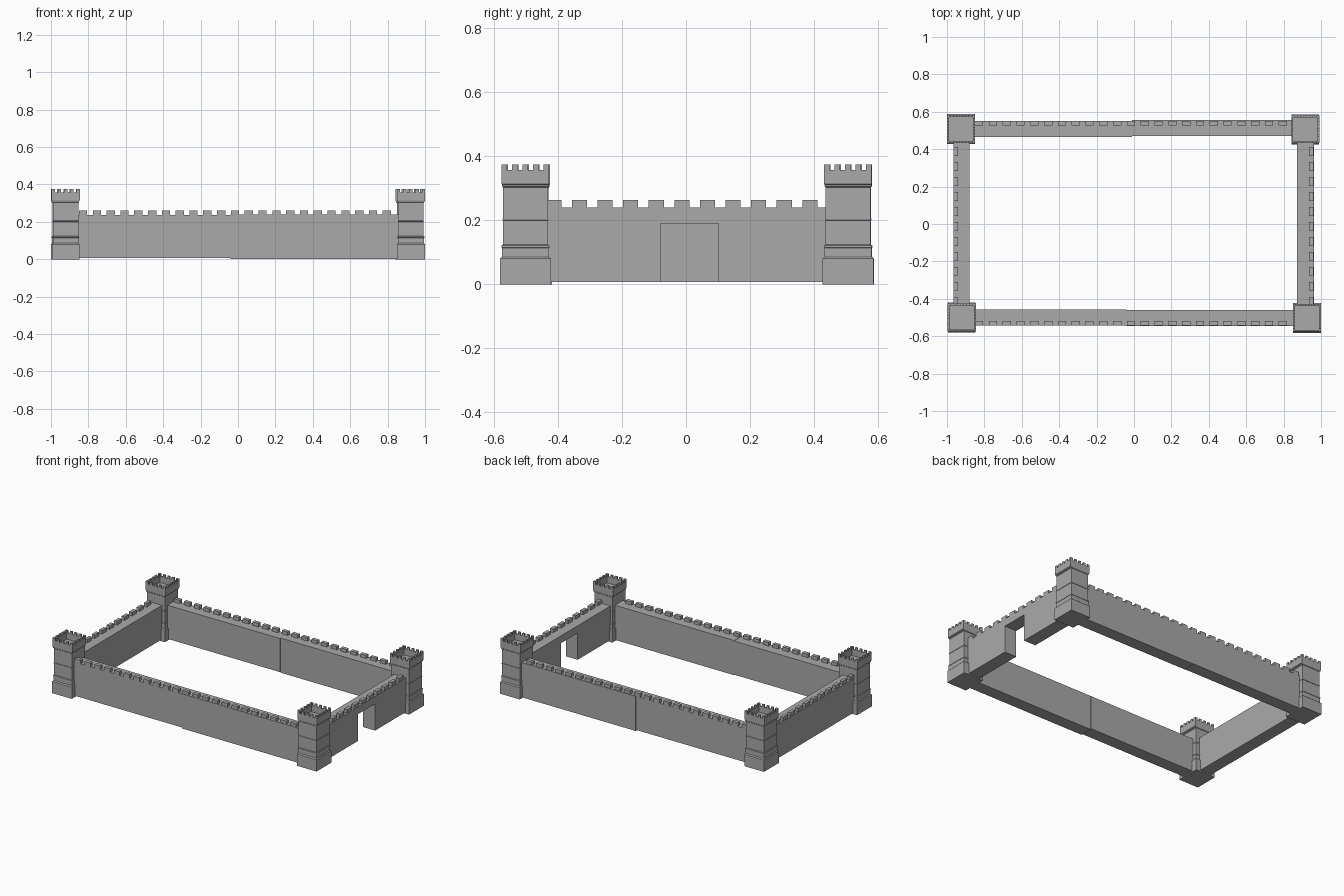
import bpy, bmesh
from mathutils import Vector, Matrix

cube = bpy.data.objects.get("Cube")
if cube:
    bpy.data.objects.remove(cube, do_unlink=True)

stone = bpy.data.materials.new("grey stone")
stone.use_nodes = True
GREY = (0.4, 0.4, 0.4, 1)
stone.diffuse_color = GREY
stone.node_tree.nodes["Principled BSDF"].inputs["Base Color"].default_value = GREY


def finish(bm, name):
    bmesh.ops.recalc_face_normals(bm, faces=bm.faces)
    mesh = bpy.data.meshes.new(name)
    bm.to_mesh(mesh)
    bm.free()
    mesh.materials.append(stone)
    obj = bpy.data.objects.new(name, mesh)
    bpy.context.collection.objects.link(obj)
    return obj


def add_box(bm, lo, hi):
    lo, hi = Vector(lo), Vector(hi)
    mat = Matrix.Translation((lo + hi) / 2) @ Matrix.Diagonal((*(hi - lo), 1))
    bmesh.ops.create_cube(bm, size=1, matrix=mat)


# Square tower: stacked rectangular rings, hollow at the top, with merlons
TOWER_RINGS = [  # half width, half depth, height
    (.074, .080, 0), (.074, .080, .080), (.069, .073, .086), (.069, .073, .114),
    (.071, .075, .115), (.071, .075, .121), (.067, .070, .124), (.067, .070, .200),
    (.069, .072, .201), (.069, .072, .205), (.067, .070, .206), (.067, .070, .303),
    (.072, .073, .306), (.072, .073, .311), (.075, .074, .314), (.075, .074, .358),
    (.065, .064, .358), (.065, .064, .315)]


def tower(name, x, y):
    bm = bmesh.new()
    loops = [[bm.verts.new((x + sx * w, y + sy * d, z))
              for sx, sy in ((-1, -1), (1, -1), (1, 1), (-1, 1))]
             for w, d, z in TOWER_RINGS]
    for a, b in zip(loops, loops[1:]):
        for i in range(4):
            j = (i + 1) % 4
            bm.faces.new((a[i], a[j], b[j], b[i]))
    bm.faces.new(loops[0])
    bm.faces.new(loops[-1])
    # five merlons a side, corners shared
    w, d, t, half = .075, .074, .010, .0085
    for i in range(5):
        for j in range(5):
            if i in (0, 4) or j in (0, 4):
                cx = (i - 2) / 2 * (w - half)
                cy = (j - 2) / 2 * (d - half)
                lo, hi = [cx - half, cy - half], [cx + half, cy + half]
                corner = i in (0, 4) and j in (0, 4)
                if not corner:
                    axis, k, size = (0, i, w) if i in (0, 4) else (1, j, d)
                    lo[axis], hi[axis] = (-size, t - size) if k == 0 else (size - t, size)
                    add_box(bm, (x + lo[0], y + lo[1], .358), (x + hi[0], y + hi[1], .375))
                else:
                    sx, sy = (1 if i else -1), (1 if j else -1)
                    xs, xi = sorted((sx * w, sx * (w - t))), sorted((sx * w, sx * (w - 2 * half)))
                    ys = sorted((sy * d, sy * (d - t)))
                    yo = sorted((sy * (d - t), sy * (d - 2 * half)))
                    add_box(bm, (x + xi[0], y + ys[0], .358), (x + xi[1], y + ys[1], .375))
                    add_box(bm, (x + xs[0], y + yo[0], .358), (x + xs[1], y + yo[1], .375))
    finish(bm, name)


# Wall: outline along its run, extruded through its thickness
def wall(name, axis, outline, inner, outer):
    bm = bmesh.new()
    place = (lambda u, v, z: (u, v, z)) if axis == "x" else (lambda u, v, z: (v, u, z))
    face = bm.faces.new([bm.verts.new(place(u, inner, z)) for u, z in outline])
    result = bmesh.ops.extrude_face_region(bm, geom=[face])
    verts = [g for g in result["geom"] if isinstance(g, bmesh.types.BMVert)]
    bmesh.ops.translate(bm, verts=verts, vec=place(0, outer - inner, 0))
    if not face.is_valid or len([f for f in bm.faces if len(f.verts) == len(outline)]) < 2:
        bm.faces.new([v for v in bm.verts if v not in verts])
    finish(bm, name)


def merlons(name, axis, start, pitch, count, half, inner, outer, top):
    bm = bmesh.new()
    lo, hi = sorted((inner, outer))
    for k in range(count):
        c = start + k * pitch
        if axis == "x":
            add_box(bm, (c - half, lo, .23), (c + half, hi, top))
        else:
            add_box(bm, (lo, c - half, .23), (hi, c + half, top))
    finish(bm, name)


def block(a, b, low, high):
    return [(a, low), (b, low), (b, high), (a, high)]


for name, x, y in (("back_right_tower", -.925, .508), ("back_left_tower", .916, .506),
                   ("front_right_tower", -.921, -.499), ("front_left_tower", .925, -.502)):
    tower(name, x, y)

# Long walls, each of two lengths that meet slightly out of line
wall("front_wall_right", "x", block(-.92, -.04, .007, .236), -.457, -.543)
wall("front_wall_left", "x", block(-.04, .92, .002, .238), -.460, -.546)
wall("back_wall_right", "x", block(-.92, -.01, .007, .236), .466, .551)
wall("back_wall_left", "x", block(-.01, .92, .002, .238), .470, .556)
merlons("front_merlons", "x", -.828, .0738, 23, .022, -.518, -.543, .260)
merlons("back_merlons", "x", -.828, .0738, 23, .022, .527, .551, .260)

# Short walls, the left one with an open gateway
wall("right_wall", "y", block(-.50, .50, .008, .240), -.880, -.966)
wall("left_wall_with_gateway", "y",
     [(-.50, .008), (-.08, .008), (-.08, .19), (.102, .19), (.102, .008),
      (.50, .008), (.50, .240), (-.50, .240)], .872, .962)
merlons("right_merlons", "y", -.413, .080, 11, .0235, -.942, -.964, .264)
merlons("left_merlons", "y", -.413, .080, 11, .0235, .936, .960, .264)
